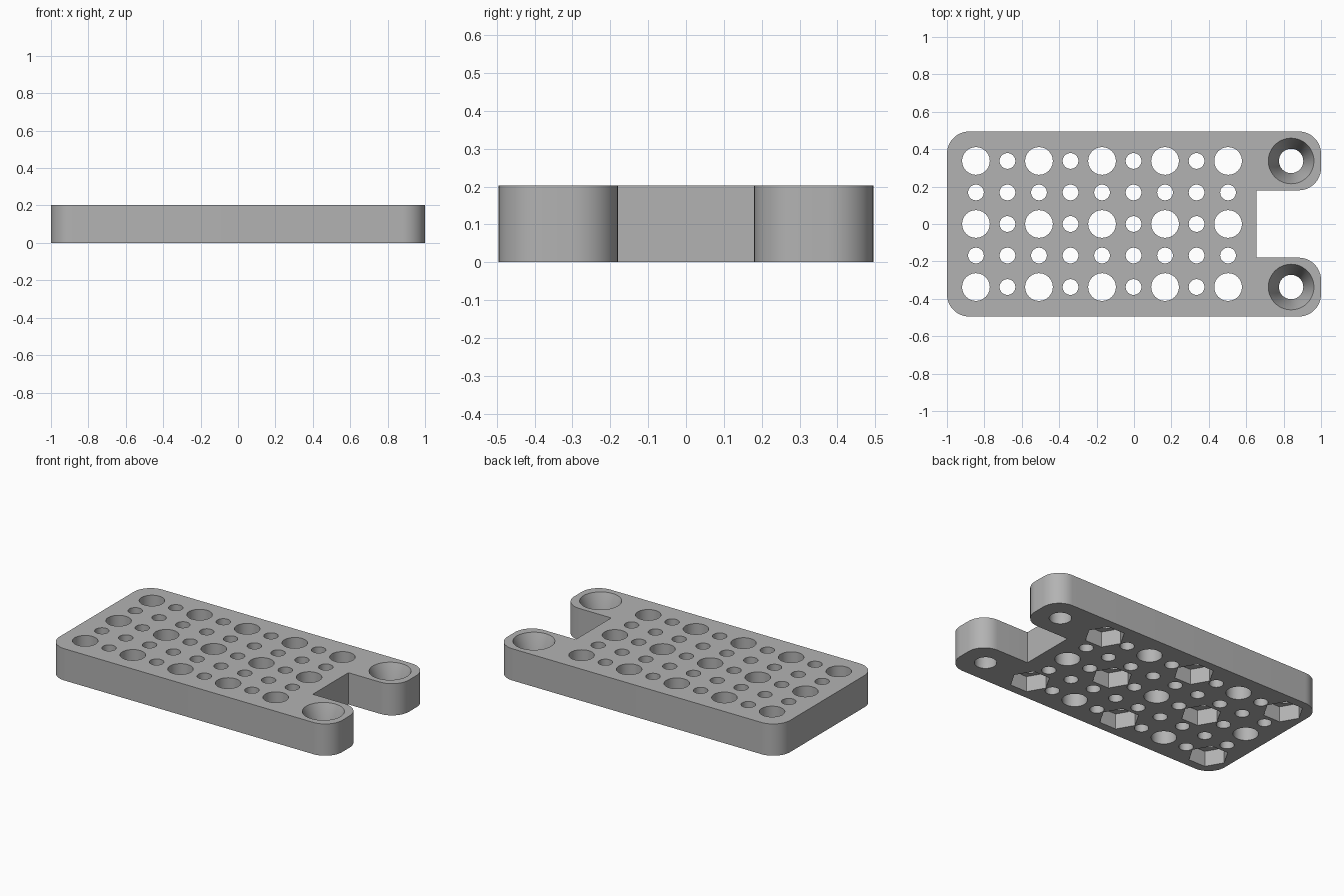
import bpy, bmesh
from math import pi, cos, sin, radians

old = bpy.data.objects.get("Cube")
if old:
    bpy.data.objects.remove(old)

HALF_Y, THICK = 0.495, 0.203
NOTCH_X, NOTCH_Y = 0.655, 0.18
CORNER = 0.12
PITCH = 0.1685
EARS = [(0.84, 2 * PITCH), (0.84, -2 * PITCH)]

grey = bpy.data.materials.new("plain grey")
grey.use_nodes = True
grey.diffuse_color = (0.45, 0.45, 0.45, 1)
grey.node_tree.nodes["Principled BSDF"].inputs["Base Color"].default_value = (0.45, 0.45, 0.45, 1)


def make_object(name, bm):
    bmesh.ops.recalc_face_normals(bm, faces=bm.faces)
    mesh = bpy.data.meshes.new(name)
    bm.to_mesh(mesh)
    bm.free()
    mesh.materials.append(grey)
    obj = bpy.data.objects.new(name, mesh)
    bpy.context.collection.objects.link(obj)
    return obj


def add_turned(bm, x, y, profile, sides):
    """Closed solid of stacked rings; profile lists (radius, z)."""
    rings = [[bm.verts.new((x + r * cos(2 * pi * i / sides), y + r * sin(2 * pi * i / sides), z))
              for i in range(sides)] for r, z in profile]
    for low, high in zip(rings, rings[1:]):
        for i in range(sides):
            j = (i + 1) % sides
            bm.faces.new((low[i], low[j], high[j], high[i]))
    bm.faces.new(rings[0][::-1])
    bm.faces.new(rings[-1])


def rounded(cx, cy, start, steps=12):
    """Quarter-circle corner, counter-clockwise from the start angle."""
    return [(cx + CORNER * cos(start + pi / 2 * i / steps),
             cy + CORNER * sin(start + pi / 2 * i / steps)) for i in range(steps + 1)]


# Plate outline with two ears either side of a square notch
x, y, n = 1 - CORNER, HALF_Y - CORNER, NOTCH_Y + CORNER
outline = (rounded(-x, -y, pi) + rounded(x, -y, -pi / 2) + rounded(x, -n, 0)
           + [(NOTCH_X, -NOTCH_Y), (NOTCH_X, NOTCH_Y)]
           + rounded(x, n, -pi / 2) + rounded(x, y, 0) + rounded(-x, y, pi / 2))
bm = bmesh.new()
base = bm.faces.new([bm.verts.new((px, py, 0)) for px, py in outline])
top = bmesh.ops.extrude_face_region(bm, geom=[base])["geom"]
bmesh.ops.translate(bm, vec=(0, 0, THICK), verts=[v for v in top if isinstance(v, bmesh.types.BMVert)])
plate = make_object("mounting_plate", bm)

# Bores: a grid of wide and narrow holes; hex pockets under every other wide hole
bores, pockets = bmesh.new(), bmesh.new()
for col in range(9):
    for row in range(5):
        hx, hy = -0.845 + col * PITCH, (row - 2) * PITCH
        wide = col % 2 == 0 and row % 2 == 0
        add_turned(bores, hx, hy, [(0.074 if wide else 0.042, -0.1), (0.074 if wide else 0.042, 0.3)], 40)
        if wide and (col + row) % 4 == 0:
            add_turned(pockets, hx, hy, [(0.119, -0.1), (0.119, 0.1)], 6)

# Countersunk screw holes in the ears
for ex, ey in EARS:
    add_turned(bores, ex, ey, [(0.065, -0.1), (0.065, 0.05), (0.122, THICK), (0.122, 0.3)], 48)

# Cut the plate, then discard the cutters
cutters = [make_object("hole_cutter", bores), make_object("pocket_cutter", pockets)]
bpy.context.view_layer.objects.active = plate
plate.select_set(True)
for cutter in cutters:
    cutter.hide_render = True
    mod = plate.modifiers.new(cutter.name, "BOOLEAN")
    mod.operation, mod.solver, mod.object = "DIFFERENCE", "EXACT", cutter
    bpy.ops.object.modifier_apply(modifier=mod.name)
for cutter in cutters:
    bpy.data.objects.remove(cutter)

bpy.ops.object.select_all(action="DESELECT")
plate.select_set(True)
bpy.ops.object.shade_smooth_by_angle(angle=radians(25))
